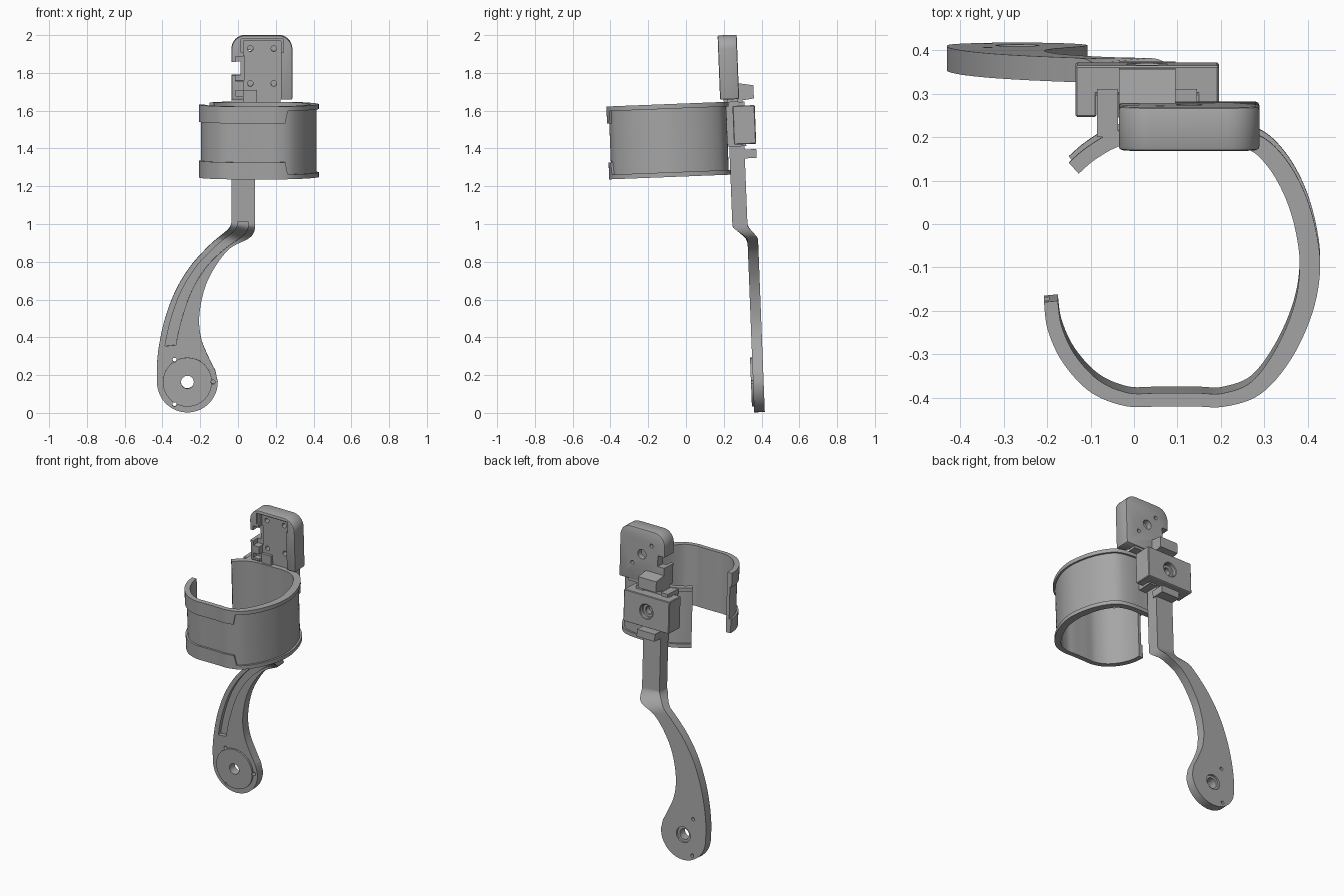
import bpy, bmesh
from math import sin, cos, pi, radians
from mathutils import Matrix, Vector

cube = bpy.data.objects.get("Cube")
if cube:
    bpy.data.objects.remove(cube)

grey = bpy.data.materials.new("plain grey")
grey.use_nodes = True
GREY = (0.38, 0.38, 0.38, 1)
grey.diffuse_color = GREY
grey.node_tree.nodes["Principled BSDF"].inputs["Base Color"].default_value = GREY

# The whole assembly leans slightly forward
PIVOT = Vector((0, 0, 1))
TILT = Matrix.Translation(PIVOT) @ Matrix.Rotation(0.039, 4, "X") @ Matrix.Translation(-PIVOT)


def loft(name, sections):
    """Closed skin through equal-sized point rings, capped at both ends."""
    bm = bmesh.new()
    rings = [[bm.verts.new(p) for p in s] for s in sections]
    n = len(rings[0])
    for a, b in zip(rings, rings[1:]):
        for i in range(n):
            j = (i + 1) % n
            bm.faces.new((a[i], a[j], b[j], b[i]))
    bm.faces.new(rings[0])
    bm.faces.new(rings[-1])
    bmesh.ops.recalc_face_normals(bm, faces=bm.faces)
    me = bpy.data.meshes.new(name)
    bm.to_mesh(me)
    bm.free()
    me.transform(TILT)
    me.materials.append(grey)
    ob = bpy.data.objects.new(name, me)
    bpy.context.collection.objects.link(ob)
    return ob


def prism(name, outline, y0, y1):
    return loft(name, [[(x, y, z) for x, z in outline] for y in (y0, y1)])


def box(name, x0, x1, y0, y1, z0, z1):
    return prism(name, [(x0, z0), (x1, z0), (x1, z1), (x0, z1)], y0, y1)


def arc(cx, cz, r, a0, a1, n):
    return [(cx + r * cos(radians(a0 + (a1 - a0) * i / n)),
             cz + r * sin(radians(a0 + (a1 - a0) * i / n))) for i in range(n + 1)]


def disc(name, x, z, r, y0, y1):
    return prism(name, arc(x, z, r, 0, 360, 32)[:-1], y0, y1)


def apply(ob):
    dg = bpy.context.evaluated_depsgraph_get()
    me = bpy.data.meshes.new_from_object(ob.evaluated_get(dg))
    ob.modifiers.clear()
    ob.data = me


def bevel(ob, width, segments=2):
    m = ob.modifiers.new("bevel", "BEVEL")
    m.width, m.segments, m.limit_method, m.angle_limit = width, segments, "ANGLE", radians(50)
    apply(ob)


def cut(ob, *cutters):
    for c in cutters:
        c.hide_render = True
        m = ob.modifiers.new("cut", "BOOLEAN")
        m.operation, m.object, m.solver = "DIFFERENCE", c, "EXACT"
        apply(ob)
        bpy.data.objects.remove(c)


def spline(pts, steps):
    """Smooth chain through points of any dimension."""
    pts = [Vector(p) for p in pts]
    ext = [pts[0]] + pts + [pts[-1]]
    out = []
    for a, b, c, d in zip(ext, ext[1:], ext[2:], ext[3:]):
        for i in range(steps):
            t = i / steps
            out.append(b + (c - a) * (t / 2) + (a * 2 - b * 5 + c * 4 - d) * (t * t / 2)
                       + (b * 3 - a - c * 3 + d) * (t ** 3 / 2))
    return out + [pts[-1]]


# Arm: paired left and right edge points, then the round lower end
HX, HZ, HR = -0.268, 0.15, 0.161
edges = spline([
    (-.035, 1.0, .09, 1.0), (-.039, .98, .086, .95), (-.065, .948, .055, .91),
    (-.15, .875, -.04, .86), (-.25, .765, -.115, .77), (-.33, .635, -.175, .65),
    (-.385, .49, -.205, .5), (-.415, .36, -.195, .38), (-.428, .26, -.155, .28),
    (-.43, .2, -.12, .21)], 5)
edges.insert(0, Vector((-.035, 1.68, .09, 1.68)))
left_arc, right_arc = arc(HX, HZ, HR, 180, 267, 12), arc(HX, HZ, HR, 360, 273, 12)
edges += [Vector(a + b) for a, b in zip(left_arc, right_arc)]


def depth(z):
    """Front and back of the arm, which steps backwards at the bend."""
    t = min(max((0.985 - z) / 0.085, 0), 1)
    t = t * t * (3 - 2 * t)
    return 0.245 + 0.077 * t, 0.325 + 0.053 * t


arm = loft("arm", [[(lx, depth(lz)[0], lz), (rx, depth(rz)[0], rz),
                    (rx, depth(rz)[1], rz), (lx, depth(lz)[1], lz)]
                   for lx, lz, rx, rz in edges])

# Cable groove along the arm
groove = []
for e in edges:
    a, b = Vector(e[:2]), Vector(e[2:])
    if 0.33 < a.y < 1.3:
        u = (b - a).normalized()
        p, q = a + u * 0.033, a + u * 0.09
        groove.append([(v.x, depth(v.y)[0] + o, v.y) for v, o in ((p, -.02), (q, -.02), (q, .025), (p, .025))])
cut(arm, loft("groove_cutter", groove))

# Pivot boss and its holes
boss = disc("pivot_boss", HX, HZ, 0.13, 0.311, 0.33)
for part in (arm, boss):
    cut(part, disc("hole_cutter", HX, HZ, 0.034, 0.2, 0.5))
cut(arm, disc("counterbore_cutter", HX, HZ, 0.05, 0.365, 0.5))
for a in (0, 120, 240):
    x, z = HX + 0.136 * cos(radians(a)), HZ + 0.136 * sin(radians(a))
    for part in (arm, boss):
        cut(part, disc("pin_cutter", x, z, 0.011, 0.2, 0.5))

# Open band: x, y, wall thickness along the outside
path = spline([
    (-.207, -.155, .032), (-.198, -.22, .033), (-.163, -.295, .033), (-.1, -.362, .033),
    (-.02, -.394, .031), (.06, -.395, .031), (.14, -.395, .031), (.21, -.395, .031),
    (.29, -.367, .035), (.36, -.288, .042), (.41, -.18, .045), (.428, -.075, .047),
    (.415, .025, .046), (.385, .113, .045), (.34, .185, .043), (.285, .23, .04),
    (.2, .248, .035), (.1, .248, .035), (.02, .248, .035), (-.05, .235, .035),
    (-.11, .2, .034), (-.15, .166, .034)], 6)
Z0, Z1, LIP = 1.252, 1.638, 0.012
sections = []
for i, p in enumerate(path):
    t = path[min(i + 1, len(path) - 1)] - path[max(i - 1, 0)]
    n = Vector((-t.y, t.x)).normalized()
    out = p.xy
    pan, inn = out + n * LIP, out + n * p.z
    # the rims are wide at the free end and narrow round the side
    w = 0.025 if p.x > 0.25 or p.y > 0 else 0.09
    sections.append([(v.x, v.y, z) for v, z in (
        (inn, Z0), (out, Z0), (out, Z0 + w), (pan, Z0 + w),
        (pan, Z1 - w), (out, Z1 - w), (out, Z1), (inn, Z1))])
band = loft("band", sections)

# Cheeks that carry the band on both sides of the arm
for side, x0, x1 in (("right", -.085, -.037), ("left", .092, .145)):
    box(side + "_cheek", x0, x1, 0.225, 0.335, 1.4, 1.635)

# Clamp block with a screw seat, and stop tabs above and below it
clamp = prism("clamp_block", [(-.135, 1.41), (.195, 1.41), (.195, 1.615), (-.135, 1.615)], 0.27, 0.388)
cut(clamp, box("slot_cutter", -.086, .146, 0.2, 0.322, 1.3, 1.7),
    disc("seat_cutter", .03, 1.512, .045, .36, .5),
    disc("screw_cutter", .03, 1.512, .022, .3, .5))
bevel(clamp, 0.004, 1)
box("lower_tab", -.035, .095, 0.3, 0.387, 1.335, 1.382)
loft("upper_tab", [[(x, .3, 1.64), (x, .385, 1.65), (x, .385, 1.72), (x, .3, 1.735)]
                   for x in (-.035, .095)])

# Head housing with rounded top corners and a pocket in front
outline = [(-.035, 1.65), (.288, 1.65)] + arc(.213, 1.916, .075, 0, 90, 8) + arc(.04, 1.916, .075, 90, 180, 8)
head = prism("head_housing", outline, 0.206, 0.307)
bevel(head, 0.008)
cut(head,
    box("pocket_cutter", .028, .228, .15, .242, 1.6, 1.96),
    box("lip_cutter", .015, .24, .15, .222, 1.9, 1.972),
    box("notch_cutter", -.1, .012, .1, .4, 1.78, 1.85),
    box("hook_cutter", -.012, .035, .1, .25, 1.75, 1.88),
    box("side_cutter", -.012, .035, .1, .24, 1.67, 1.7),
    disc("back_seat_cutter", .127, 1.83, .03, .27, .4))
for x in (.065, .19):
    for z in (1.735, 1.92):
        cut(head, disc("bolt_cutter", x, z, .015, .2, .285))
for x, z in ((.06, 1.9), (.195, 1.76)):
    cut(head, disc("back_hole_cutter", x, z, .012, .28, .4))

# Small feet joining the head to the arm
box("neck_plate", .03, .1, .225, .3, 1.62, 1.7)
box("neck_shelf", -.02, .225, .245, .3, 1.635, 1.66)

# Smooth shading with crisp edges
bpy.ops.object.select_all(action="DESELECT")
for ob in bpy.context.collection.objects:
    if ob.type == "MESH" and grey.name in ob.data.materials:
        ob.select_set(True)
        bpy.context.view_layer.objects.active = ob
bpy.ops.object.shade_smooth_by_angle(angle=radians(30))
